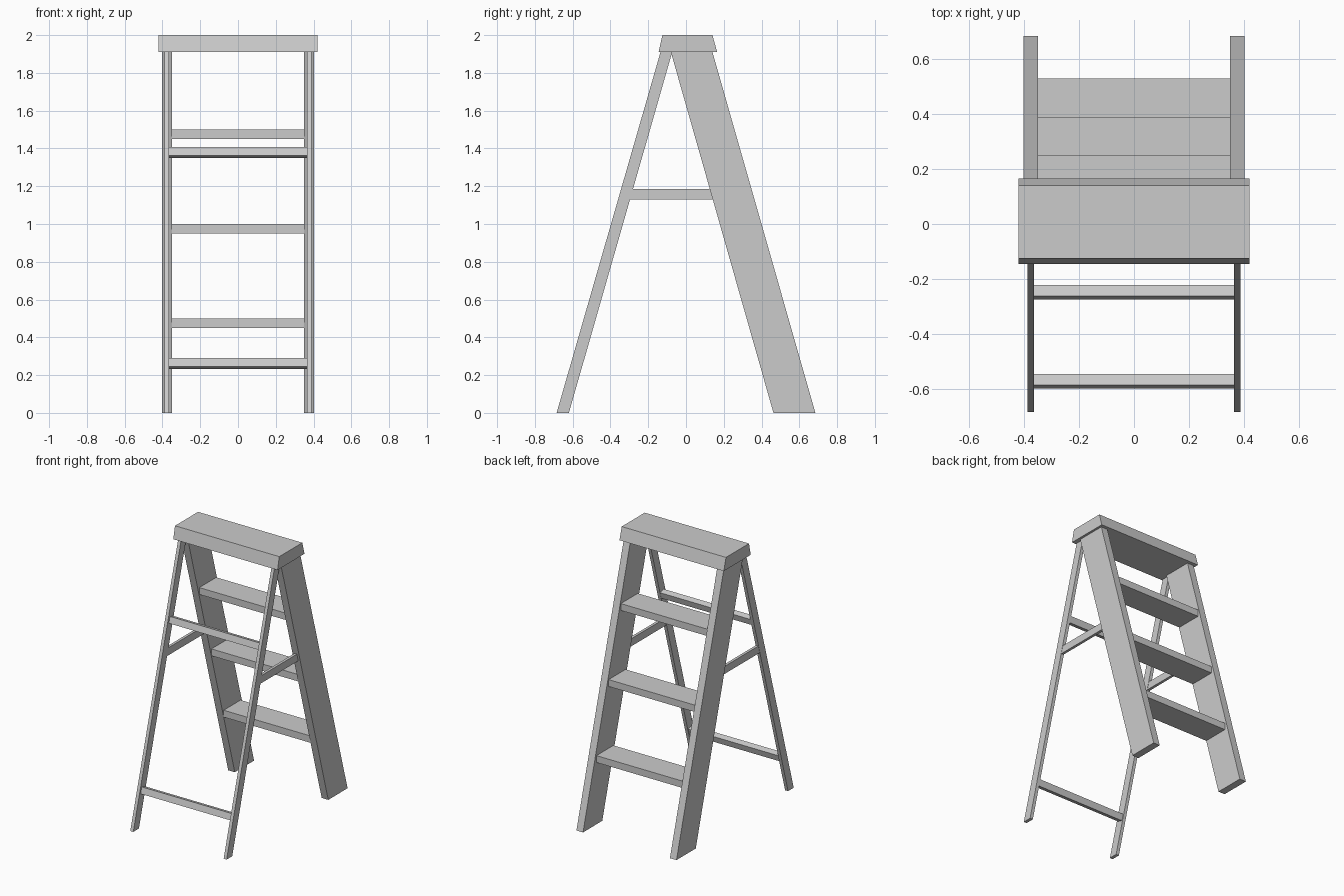
import bpy
from mathutils import Vector

cube = bpy.data.objects.get("Cube")
if cube:
    bpy.data.objects.remove(cube, do_unlink=True)

grey = bpy.data.materials.new("plain grey")
grey.use_nodes = True
colour = (0.6, 0.6, 0.6, 1)
grey.diffuse_color = colour
grey.node_tree.nodes["Principled BSDF"].inputs["Base Color"].default_value = colour


def prism(name, profile, x0, x1):
    """Extrude a side profile of (y, z) points from x0 to x1."""
    n = len(profile)
    verts = [(x, y, z) for x in (x0, x1) for y, z in profile]
    faces = [tuple(reversed(range(n))), tuple(range(n, 2 * n))]
    faces += [(i, (i + 1) % n, n + (i + 1) % n, n + i) for i in range(n)]
    mesh = bpy.data.meshes.new(name)
    mesh.from_pydata(verts, [], faces)
    mesh.materials.append(grey)
    obj = bpy.data.objects.new(name, mesh)
    bpy.context.collection.objects.link(obj)
    return obj


def pair(name, profile, inner, outer):
    """Make the same part on both sides."""
    prism("left_" + name, profile, inner, outer)
    prism("right_" + name, profile, -outer, -inner)


def rect(y0, y1, z0, z1):
    return [(y0, z0), (y1, z0), (y1, z1), (y0, z1)]


# Top cap with sloping front and back
CAP = 1.91
prism("top_cap", [(-0.145, CAP), (0.165, CAP), (0.14, 2), (-0.125, 2)], -0.42, 0.42)

# Wide step rails and thin support legs
pair("step_rail", [(0.463, 0), (0.685, 0), (0.14, CAP), (-0.08, CAP)], 0.35, 0.403)
pair("support_leg", [(-0.685, 0), (-0.62, 0), (-0.073, CAP), (-0.135, CAP)], 0.364, 0.388)

# Horizontal side braces
pair("side_brace", rect(-0.30, 0.15, 1.13, 1.185), 0.366, 0.386)

# Treads, each set back with the slope of the rails
for i, name in enumerate(("lower", "middle", "upper")):
    z, back = 0.5 * (i + 1), 0.53 - 0.14 * i
    prism(name + "_step", rect(back - 0.195, back, z - 0.05, z), -0.352, 0.352)

# Rungs between the support legs, squared to the leaning legs
along = Vector((0.28, 0.96))
inward = Vector((0.96, -0.28))
for name, corner in (("lower", (-0.6, 0.245)), ("upper", (-0.275, 1.362))):
    a = Vector(corner)
    b = a + inward * 0.042
    prism(name + "_rung", [a, b, b + along * 0.047, a + along * 0.047], -0.366, 0.366)
